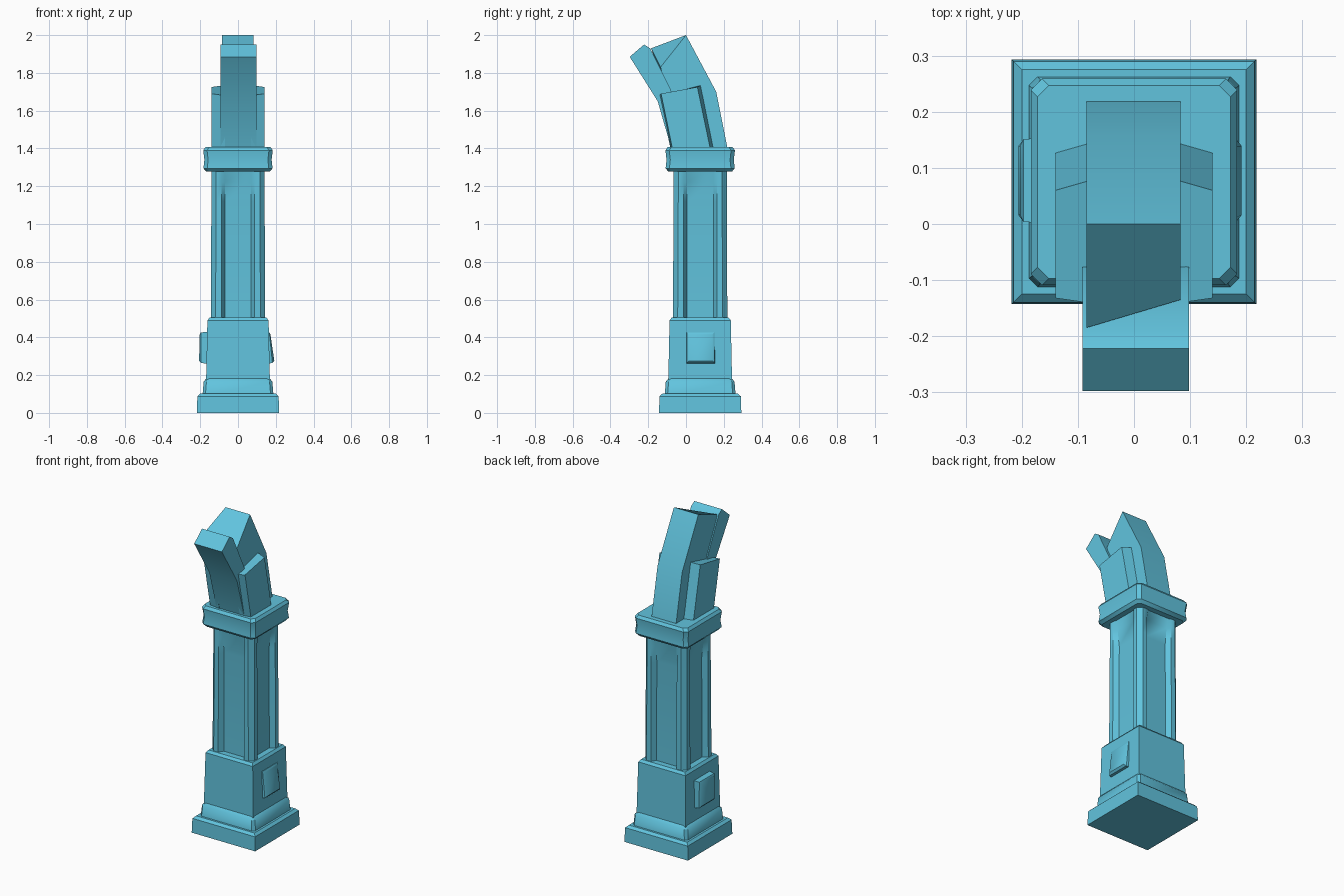
import bpy, bmesh, math

if "Cube" in bpy.data.objects:
    bpy.data.objects.remove(bpy.data.objects["Cube"], do_unlink=True)

CY = 0.075  # column axis, set back behind the leaning head

blue = bpy.data.materials.new("sky_blue")
blue.use_nodes = True
colour = (0.12, 0.55, 0.73, 1)
blue.diffuse_color = colour
blue.node_tree.nodes["Principled BSDF"].inputs["Base Color"].default_value = colour


def loft(name, rings, bevel=0.0, angle=35):
    """Skin matching rings of points, cap both ends."""
    bm = bmesh.new()
    loops = [[bm.verts.new(p) for p in ring] for ring in rings]
    n = len(loops[0])
    for a, b in zip(loops, loops[1:]):
        for i in range(n):
            j = (i + 1) % n
            bm.faces.new((a[i], a[j], b[j], b[i]))
    bm.faces.new(loops[0][::-1])
    bm.faces.new(loops[-1])
    bmesh.ops.recalc_face_normals(bm, faces=bm.faces)
    mesh = bpy.data.meshes.new(name)
    bm.to_mesh(mesh)
    bm.free()
    mesh.materials.append(blue)
    obj = bpy.data.objects.new(name, mesh)
    bpy.context.collection.objects.link(obj)
    if bevel:
        mod = obj.modifiers.new("soft_edges", 'BEVEL')
        mod.width, mod.segments = bevel, 2
    bpy.ops.object.select_all(action='DESELECT')
    bpy.context.view_layer.objects.active = obj
    obj.select_set(True)
    bpy.ops.object.shade_smooth_by_angle(angle=math.radians(angle))
    return obj


def square(r, z, cut=0.0):
    """Square ring around the column axis, optionally with cut corners."""
    quarter = [(r, -r + cut), (r, r - cut)] if cut else [(r, r)]
    pts = []
    for k in range(4):
        c, s = round(math.cos(k * math.pi / 2)), round(math.sin(k * math.pi / 2))
        pts += [(x * c - y * s, CY + x * s + y * c, z) for x, y in quarter]
    return pts


def fluted(r, z, depth):
    """Square ring with corner posts and a recessed panel on each side."""
    quarter = [(r, -r + .025), (r, -.088), (r - depth, -.07),
               (r - depth, .07), (r, .088), (r, r - .025)]
    pts = []
    for k in range(4):
        c, s = round(math.cos(k * math.pi / 2)), round(math.sin(k * math.pi / 2))
        pts += [(x * c - y * s, CY + x * s + y * c, z) for x, y in quarter]
    return pts


def slab(name, left, right, x0, x1, bevel=0.0):
    """Side profiles (y, z) joined across the width."""
    return loft(name, [[(x0, y, z) for y, z in left],
                       [(x1, y, z) for y, z in right]], bevel)


# Stepped plinth and pedestal
loft("plinth", [square(.218, 0), square(.215, .088), square(.2, .102)])
loft("plinth_step", [square(.188, .09, .015), square(.182, .165, .015), square(.168, .182, .015)])
loft("pedestal", [square(.169, .16), square(.162, .49), square(.15, .505)])

# Raised bosses on the pedestal sides
for name, side, low, high in (("left_boss", 1, .192, .172), ("right_boss", -1, .206, .203)):
    rings = []
    for inset, xl, xh in ((0, .15, .15), (.004, low - .01, high - .006), (.016, low, high)):
        y0, y1, z0, z1 = inset, .155 - inset, .26 + inset, .43 - inset
        rings.append([(side * xl, y0, z0), (side * xl, y1, z0),
                      (side * xh, y1, z1), (side * xh, y0, z1)])
    loft(name, rings)

# Shaft with a recessed panel per side, fading out below the collar
loft("shaft", [fluted(.144, .49, .03), fluted(.141, 1.12, .03),
               fluted(.141, 1.22, .018), fluted(.141, 1.3, .002)])

# Collar
loft("collar", [square(.168, 1.277, .02), square(.183, 1.295, .02), square(.178, 1.34, .02),
                square(.184, 1.39, .02), square(.172, 1.407, .02)])

# Leaning head: the notch behind the lip is deeper on one side
back = [(0, 2.0), (.16, 1.70), (.222, 1.39), (-.03, 1.39), (-.10, 1.70)]
slab("head_back", back + [(-.185, 1.93)], back + [(-.135, 1.83)], -.085, .083)

# Front lip, standing slightly proud of the head
lip = [(-.075, 1.39), (-.15, 1.65), (-.298, 1.885), (-.222, 1.95),
       (-.19, 1.93), (-.08, 1.71), (0, 1.39)]
slab("head_lip", lip, lip, -.092, .098)

# Cheek pieces either side of the head
outer = [(-.07, 1.39), (-.132, 1.69), (.06, 1.725), (.13, 1.39)]
inner = [(-.08, 1.39), (-.142, 1.68), (.08, 1.735), (.15, 1.39)]
for name, side in (("left_cheek", 1), ("right_cheek", -1)):
    slab(name, inner, outer, side * .07, side * .14)
